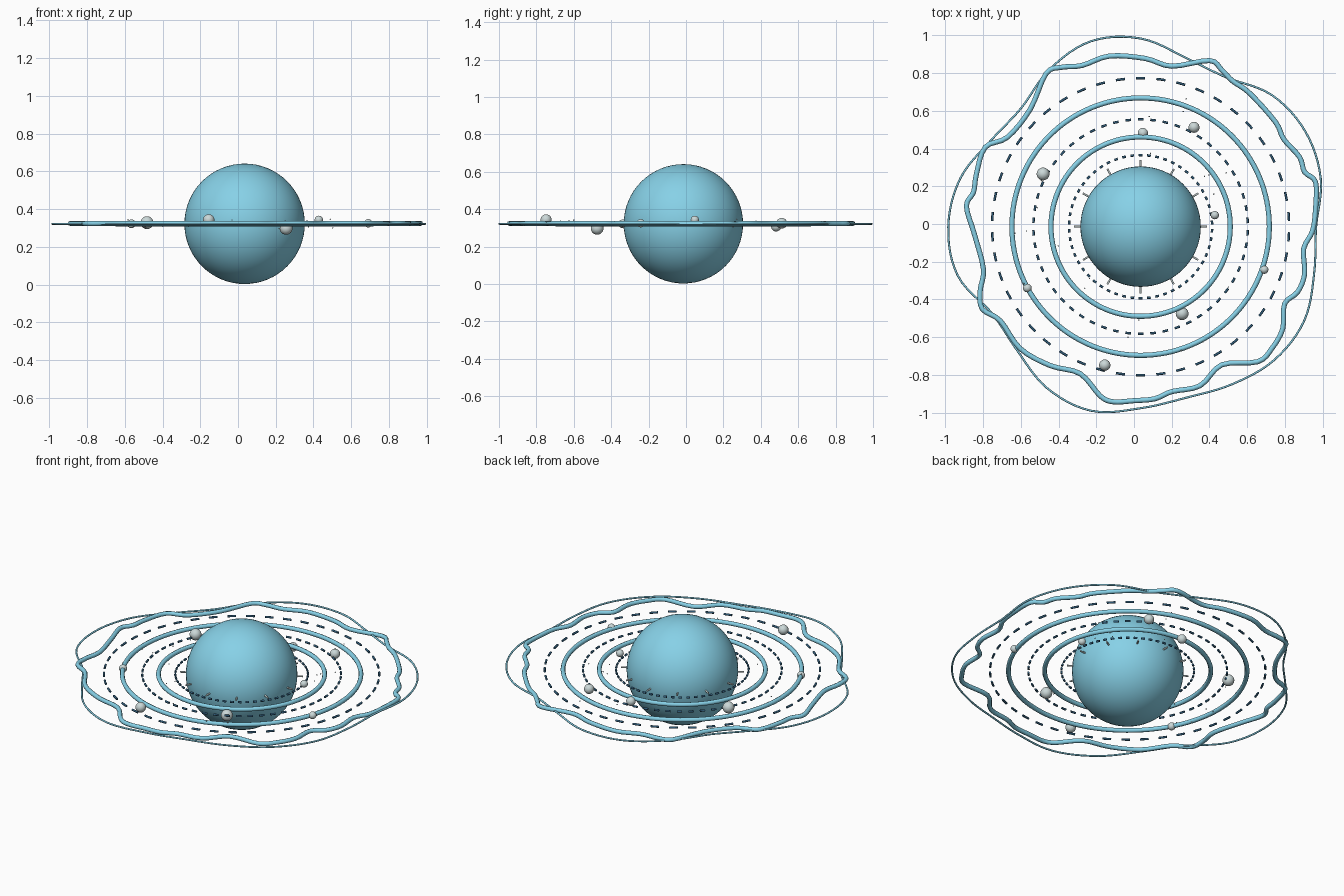
import bpy, bmesh, math, random
from mathutils import Matrix, Vector

if "Cube" in bpy.data.objects:
    bpy.data.objects.remove(bpy.data.objects["Cube"])

random.seed(4)
C = Vector((0.035, -0.014, 0.322))   # planet centre
R = 0.319                            # planet radius


def material(name, rgb):
    m = bpy.data.materials.new(name)
    m.diffuse_color = (*rgb, 1)
    m.use_nodes = True
    m.node_tree.nodes["Principled BSDF"].inputs["Base Color"].default_value = m.diffuse_color
    return m


SKY = material("sky_blue", (0.245, 0.645, 0.81))
STEEL = material("deep_blue", (0.03, 0.11, 0.2))
GREY = material("pale_grey", (0.60, 0.69, 0.69))


def polar(r, a):
    return C + Vector((r * math.cos(a), r * math.sin(a), 0))


def add_mesh(name, bm, mat, smooth=True):
    me = bpy.data.meshes.new(name)
    for f in bm.faces:
        f.smooth = smooth
    bm.to_mesh(me)
    bm.free()
    me.materials.append(mat)
    ob = bpy.data.objects.new(name, me)
    bpy.context.collection.objects.link(ob)
    return ob


def ball(name, loc, r, mat, seg=24):
    bm = bmesh.new()
    bmesh.ops.create_uvsphere(bm, u_segments=seg, v_segments=seg // 2, radius=r,
                              matrix=Matrix.Translation(loc))
    return add_mesh(name, bm, mat)


def tube(name, paths, r, mat, closed=True):
    """Round tube along one or more point paths."""
    cu = bpy.data.curves.new(name, 'CURVE')
    cu.dimensions = '3D'
    cu.bevel_depth = r
    cu.bevel_resolution = 2
    cu.use_fill_caps = not closed
    for pts in paths:
        sp = cu.splines.new('POLY')
        sp.points.add(len(pts) - 1)
        for p, co in zip(sp.points, pts):
            p.co = (*co, 1)
        sp.use_cyclic_u = closed
        sp.use_smooth = True
    cu.materials.append(mat)
    ob = bpy.data.objects.new(name, cu)
    bpy.context.collection.objects.link(ob)
    return ob


def smooth_loop(v, steps):
    """Closed Catmull-Rom interpolation of a list of numbers or vectors."""
    out, n = [], len(v)
    for i in range(n):
        a, b, c, d = (v[(i + k) % n] for k in (-1, 0, 1, 2))
        for s in range(steps):
            t = s / steps
            out.append(b + 0.5 * t * ((c - a) + t * ((2 * a - 5 * b + 4 * c - d)
                                                     + t * (3 * (b - c) + d - a))))
    return out


# Central planet
ball("planet", C, R, SKY, 64)

# Solid circular orbits
for name, r in (("inner_orbit", 0.475), ("middle_orbit", 0.682)):
    tube(name, [[polar(r, math.tau * i / 128) for i in range(128)]], 0.0135, SKY)

# Dashed orbits: radius, dash count, filled share
for name, r, n, fill in (("inner_dashes", 0.379, 54, 0.45),
                         ("middle_dashes", 0.568, 54, 0.45),
                         ("outer_dashes", 0.787, 46, 0.45)):
    step = math.tau / n
    dashes = [[polar(r, math.pi / 2 + step * (i + fill * (k / 3 - 0.5))) for k in range(4)]
              for i in range(n)]
    tube(name, dashes, 0.0065, STEEL, closed=False)

# Thin outer loop with soft lobes, radius every 15 degrees
lobes = [0.930, 0.988, 1.008, 0.985, 0.912, 0.926, 0.997, 1.017, 0.963, 0.892, 0.915, 0.989,
         1.019, 1.003, 0.912, 0.926, 0.989, 1.010, 0.962, 0.938, 0.965, 1.0, 1.0, 0.952]
radii = smooth_loop(lobes, 6)
tube("outer_lobed_loop",
     [[polar(r, math.tau * i / len(radii)) for i, r in enumerate(radii)]], 0.0055, SKY)

# Rough wavy loop, clockwise guide points
wave = [(-.13, .89), (.06, .877), (.20, .836), (.40, .866), (.466, .815), (.523, .757),
        (.613, .693), (.75, .54), (.793, .45), (.877, .355), (.904, .275), (.962, .222),
        (.962, .08), (.946, -.037), (.899, -.132), (.904, -.265), (.867, -.36),
        (.798, -.423), (.788, -.555), (.73, -.66), (.655, -.73), (.465, -.746),
        (.35, -.857), (.2, -.888), (.11, -.926), (0, -.936), (-.11, -.942),
        (-.18, -.91), (-.285, -.793), (-.444, -.75), (-.603, -.66), (-.708, -.513),
        (-.804, -.45), (-.815, -.355), (-.798, -.238), (-.846, -.053), (-.888, .095),
        (-.85, .169), (-.835, .265), (-.788, .407), (-.67, .46), (-.55, .608),
        (-.466, .797), (-.386, .83), (-.275, .84)]
tube("wavy_loop", [smooth_loop([Vector((x, y, C.z + 0.002)) for x, y in wave], 4)],
     0.0135, SKY)

# Short pegs around the planet's equator
pegs = [[polar(R - 0.01, math.tau * i / 12), polar(R + 0.034, math.tau * i / 12)]
        for i in range(12)]
tube("equator_pegs", pegs, 0.005, GREY, closed=False)

# Moons: x, y, z, radius
for i, (x, y, z, r) in enumerate((
        (-.482, .265, .328, .034), (.318, .512, .325, .029), (.047, .482, .308, .027),
        (.428, .047, .343, .022), (.69, -.242, .325, .022), (.255, -.475, .298, .034),
        (-.155, -.748, .343, .03), (-.565, -.339, .322, .023))):
    ball(f"moon_{i + 1}", (x, y, z), r, GREY)

# Fine dust between the orbits
bm = bmesh.new()
for i in range(24):
    p = polar(random.uniform(0.37, 0.72), random.uniform(0, math.tau))
    p.z += random.uniform(-0.028, 0.028)
    bmesh.ops.create_icosphere(bm, subdivisions=1, radius=0.004,
                               matrix=Matrix.Translation(p))
add_mesh("dust", bm, GREY)
